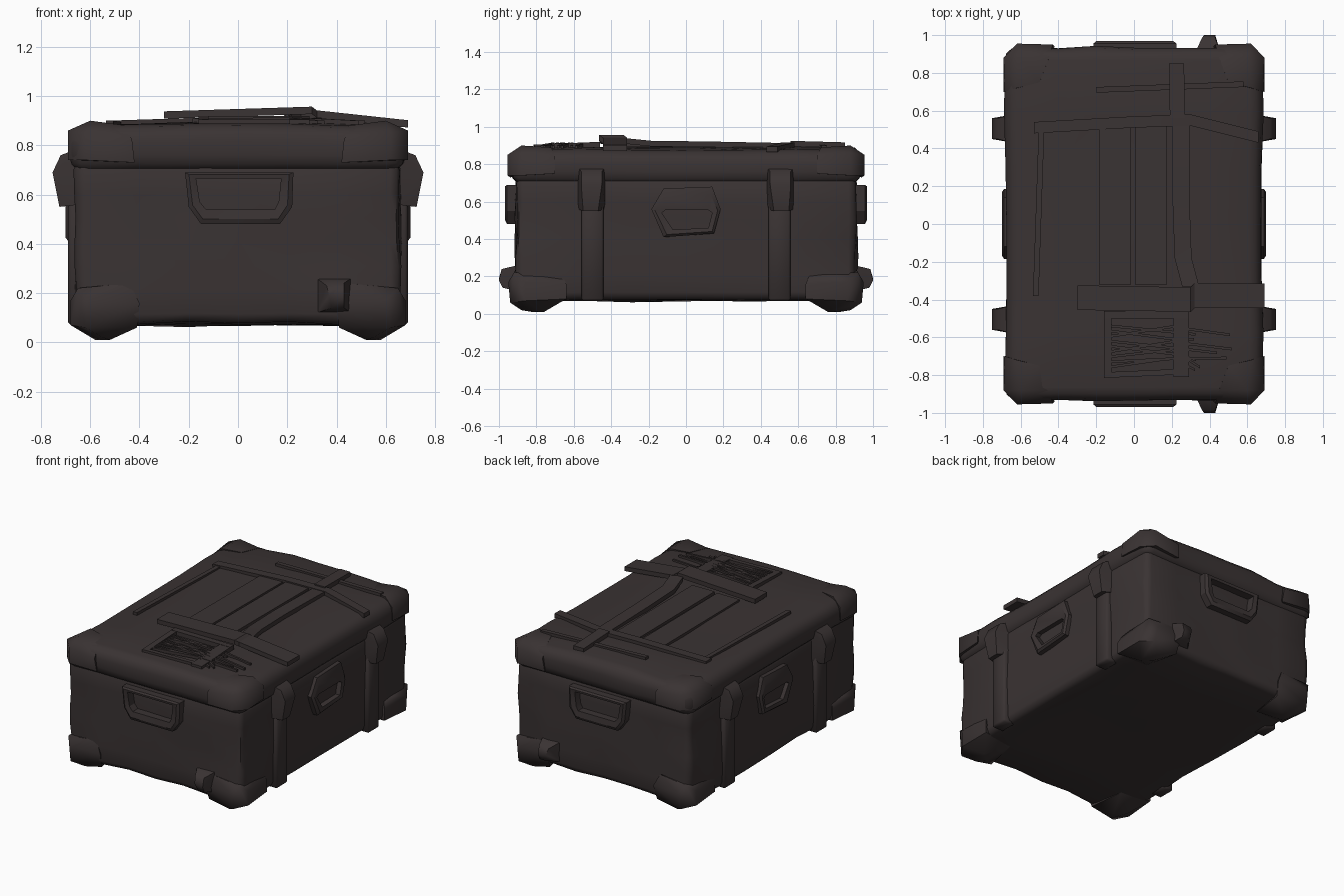
import bpy, bmesh, random, math
from mathutils import Vector, noise

if "Cube" in bpy.data.objects:
    bpy.data.objects.remove(bpy.data.objects["Cube"])

def mat(name, c):
    m = bpy.data.materials.new(name)
    m.diffuse_color = (*c, 1)
    m.use_nodes = True
    m.node_tree.nodes["Principled BSDF"].inputs["Base Color"].default_value = m.diffuse_color
    return m

CASE = mat("dark_brown", (0.042, 0.033, 0.033))

def finish(name, bm, angle=40):
    bmesh.ops.recalc_face_normals(bm, faces=bm.faces[:])
    me = bpy.data.meshes.new(name)
    bm.to_mesh(me)
    bm.free()
    ob = bpy.data.objects.new(name, me)
    bpy.context.collection.objects.link(ob)
    me.materials.append(CASE)
    bpy.ops.object.select_all(action='DESELECT')
    ob.select_set(True)
    bpy.context.view_layer.objects.active = ob
    bpy.ops.object.shade_smooth_by_angle(angle=math.radians(angle))
    return ob

def box(name, x, y, z, bevel=0.0, seg=1, cuts=0, dent=0.0, crown=0.0):
    """Axis-aligned box from ranges, optionally bevelled, dented and crowned."""
    bm = bmesh.new()
    bmesh.ops.create_cube(bm, size=1)
    for v in bm.verts:
        v.co = Vector([(a + b) / 2 + c * (b - a) for (a, b), c in zip((x, y, z), v.co)])
    if bevel:
        bmesh.ops.bevel(bm, geom=bm.edges[:], offset=bevel, segments=seg, profile=0.5, affect='EDGES')
    if cuts:
        long = [e for e in bm.edges if e.calc_length() > 0.3]
        bmesh.ops.subdivide_edges(bm, edges=long, cuts=cuts, use_grid_fill=True)
        bm.normal_update()
        for v in bm.verts:
            v.co += v.normal * dent * noise.noise(v.co * 4.3)
            if v.co.z > (z[0] + z[1]) / 2:
                v.co.z += crown * (1 - (v.co.x / x[1]) ** 2)
    return finish(name, bm, 50)

def hull(name, pts):
    bm = bmesh.new()
    for p in pts:
        bm.verts.new(p)
    r = bmesh.ops.convex_hull(bm, input=bm.verts[:])
    junk = {g for g in r["geom_interior"] + r["geom_unused"] if isinstance(g, bmesh.types.BMVert)}
    bmesh.ops.delete(bm, geom=list(junk), context='VERTS')
    return finish(name, bm, 55)

def frame(name, outer, inner, place, d0, d1):
    """Handle ring: outer and inner outlines, sloping from depth d0 out to d1."""
    bm = bmesh.new()
    mid = [tuple(o + (i - o) * 0.35 for o, i in zip(a, b)) for a, b in zip(outer, inner)]
    rings = [[bm.verts.new(place(u, w, d)) for u, w in pts]
             for pts, d in ((outer, d0), (outer, d1 - 0.012), (mid, d1), (inner, d1 - 0.006), (inner, d0))]
    n = len(outer)
    for a, b in zip(rings, rings[1:]):
        for i in range(n):
            j = (i + 1) % n
            bm.faces.new((a[i], a[j], b[j], b[i]))
    return finish(name, bm, 30)

def strap(name, pts, w, t=0.012, axis='y'):
    """Flat ribbon on the lid following x/y/z points, w wide, t thick."""
    bm = bmesh.new()
    side = Vector((w / 2, 0, 0)) if axis == 'y' else Vector((0, w / 2, 0))
    rows = []
    for p in pts:
        p = Vector(p)
        d = Vector((0, 0, t))
        rows.append([bm.verts.new(q) for q in (p - side - d, p + side - d, p + side, p - side)])
    for a, b in zip(rows, rows[1:]):
        for i in range(4):
            j = (i + 1) % 4
            bm.faces.new((a[i], a[j], b[j], b[i]))
    bm.faces.new(rows[0])
    bm.faces.new(rows[-1])
    return finish(name, bm, 30)

# Case body and crowned lid
box("case_body", (-0.66, 0.66), (-0.91, 0.91), (0.075, 0.74), 0.04, 2, 5, 0.022)
box("lid", (-0.68, 0.68), (-0.935, 0.935), (0.69, 0.875), 0.07, 3, 5, 0.014, 0.018)

# Corner guards, wedge feet, latches and vertical straps
for sx in (-1, 1):
    for sy in (-1, 1):
        tag = ("left" if sx < 0 else "right") + ("_front" if sy < 0 else "_back")
        foot = [(0.65, 0.92, 0.22), (0.44, 0.91, 0.24), (0.64, 0.67, 0.23), (0.40, 0.93, 0.16),
                (0.41, 0.90, 0.06), (0.67, 0.64, 0.16), (0.67, 0.64, 0.08), (0.60, 0.95, 0.17),
                (0.62, 0.94, 0.06), (0.68, 0.86, 0.17), (0.68, 0.86, 0.07), (0.52, 0.82, 0.01),
                (0.58, 0.76, 0.01), (0.45, 0.66, 0.07), (0.55, 0.88, 0.02)]
        hull("corner_foot_" + tag, [(x * sx, y * sy, z) for x, y, z in foot])
        cap = [(0.42, 0.94, 0.73), (0.43, 0.95, 0.82), (0.62, 0.955, 0.74), (0.62, 0.955, 0.85),
               (0.69, 0.88, 0.74), (0.69, 0.88, 0.86), (0.69, 0.70, 0.75), (0.685, 0.70, 0.84),
               (0.60, 0.88, 0.90), (0.45, 0.88, 0.88), (0.62, 0.72, 0.89), (0.5, 0.75, 0.885)]
        hull("lid_corner_" + tag, [(x * sx, y * sy, z) for x, y, z in cap])
        latch = [(0.64, a, z) for a in (0.43, 0.58) for z in (0.56, 0.79)] + \
                [(0.725, a, 0.55) for a in (0.47, 0.55)] + [(0.753, a, 0.69) for a in (0.45, 0.56)] + \
                [(0.72, a, 0.76) for a in (0.45, 0.56)]
        hull("latch_" + tag, [(x * sx, y * sy, z) for x, y, z in latch])
        xs = sorted((0.60 * sx, 0.69 * sx))
        ys = sorted((0.44 * sy, 0.56 * sy))
        box("side_strap_" + tag, xs, ys, (0.07, 0.72), 0.012)

# Small lugs near the bottom of both ends
for sy, tag in ((-1, "front"), (1, "back")):
    lug = [(x, 0.9, z) for x in (0.32, 0.46) for z in (0.12, 0.26)] + \
          [(0.36, 0.985, 0.23), (0.43, 0.985, 0.24), (0.37, 1.0, 0.19), (0.43, 1.0, 0.18), (0.38, 0.98, 0.14), (0.43, 0.98, 0.14)]
    hull("end_lug_" + tag, [(x, y * sy, z) for x, y, z in lug])

# Carry handles on ends and sides
end_out = [(-0.215, 0.69), (0.225, 0.69), (0.22, 0.55), (0.17, 0.48), (-0.15, 0.48), (-0.20, 0.55)]
end_in = [(-0.17, 0.665), (0.175, 0.665), (0.165, 0.57), (0.15, 0.54), (-0.13, 0.54), (-0.155, 0.57)]
side_out = [(-0.185, 0.56), (-0.12, 0.67), (0.14, 0.68), (0.185, 0.56), (0.15, 0.43), (-0.12, 0.41)]
side_in = [(-0.13, 0.54), (-0.11, 0.555), (0.12, 0.555), (0.14, 0.54), (0.12, 0.46), (-0.07, 0.45)]
for s, a, b in ((-1, "front", "left"), (1, "back", "right")):
    frame("end_handle_" + a, end_out, end_in, lambda u, w, d: (u, s * d, w), 0.88, 0.968)
    frame("side_handle_" + b, side_out, side_in, lambda u, w, d: (s * d, u, w), 0.63, 0.70)

# Lid straps: two long runs, cross straps and folded ends
strap("long_strap_right", [(0.25, 0.55, 0.913), (0.25, 0.1, 0.922), (0.26, -0.18, 0.925), (0.30, -0.33, 0.94)], 0.09, 0.03)
strap("long_strap_mid", [(0.09, 0.54, 0.908), (0.09, -0.32, 0.912)], 0.17, 0.02)
strap("long_strap_left", [(-0.10, 0.54, 0.904), (-0.10, -0.32, 0.908)], 0.17, 0.02)
strap("lid_edge_strip", [(-0.49, 0.50, 0.895), (-0.52, -0.38, 0.9)], 0.03, 0.02)
strap("back_cross_strap", [(-0.53, 0.51, 0.90), (0.0, 0.54, 0.917), (0.3, 0.55, 0.917), (0.66, 0.46, 0.895)], 0.06, 0.03, 'x')
strap("back_edge_strap", [(-0.20, 0.71, 0.912), (0.58, 0.74, 0.9)], 0.03, 0.02, 'x')
strap("back_tab", [(0.23, 0.56, 0.925), (0.225, 0.85, 0.917)], 0.08, 0.03)
strap("front_cross_strap", [(-0.30, -0.39, 0.938), (0.30, -0.40, 0.957), (0.32, -0.38, 0.942), (0.69, -0.38, 0.902)], 0.13, 0.03, 'x')

# Open buckle frame near the front of the lid
for x, w in ((-0.14, 0.04), (0.25, 0.08)):
    strap("front_frame_rail", [(x, -0.46, 0.92), (x, -0.81, 0.905)], w, 0.03)
strap("front_frame_top", [(-0.16, -0.48, 0.92), (0.29, -0.48, 0.92)], 0.04, 0.03, 'x')
strap("front_frame_bottom", [(-0.16, -0.80, 0.905), (0.29, -0.78, 0.905)], 0.03, 0.03, 'x')

# Loose cords tucked into the frame
random.seed(4)
for i in range(9):
    y = -0.54 - 0.027 * i
    strap("cord_%d" % (i + 1), [(-0.12, y, 0.908), (0.2, y + random.uniform(-0.06, 0.06), 0.915),
          (random.uniform(0.3, 0.56), y + random.uniform(-0.1, 0.04), 0.9)], 0.014, 0.02, 'x')
